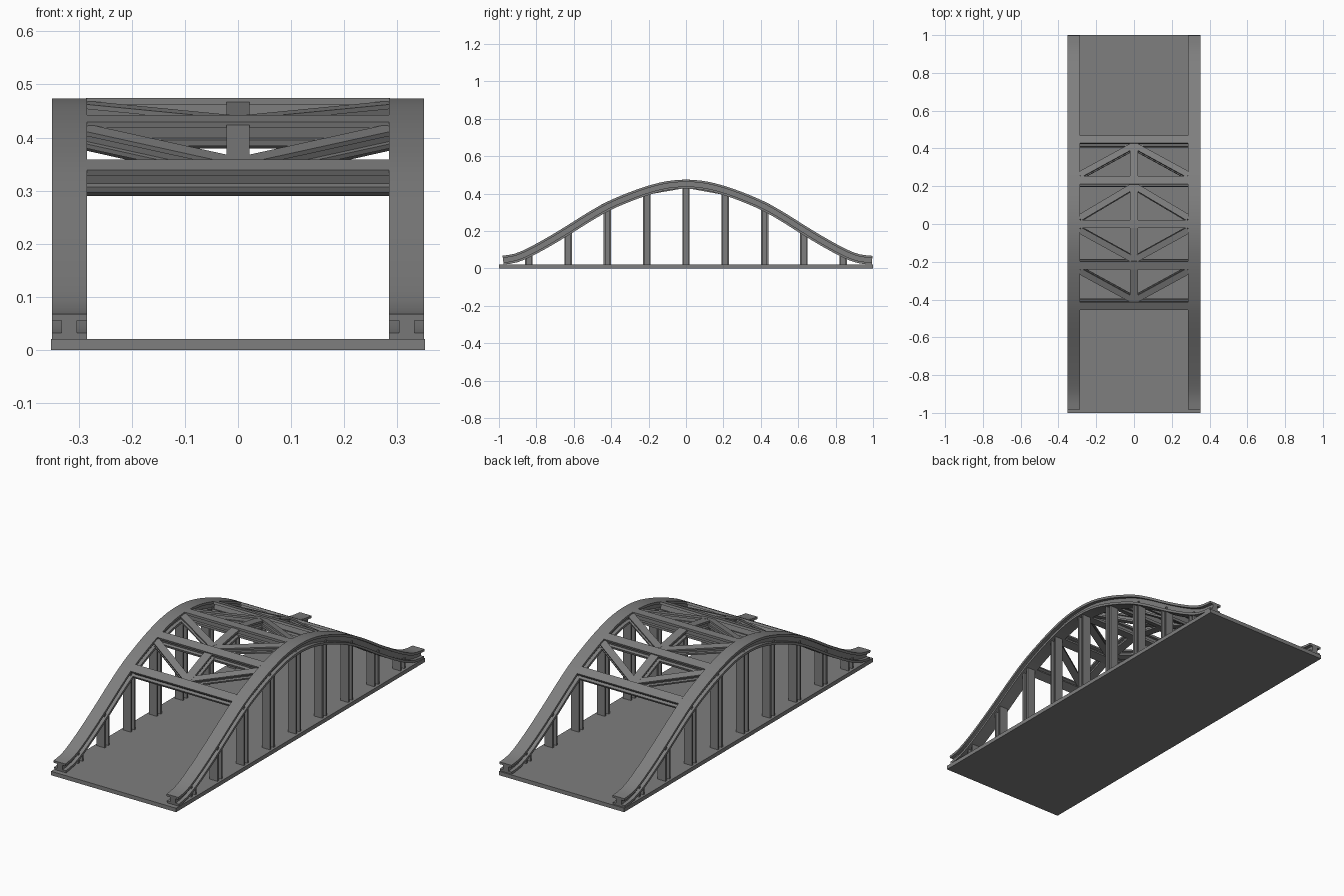
import bpy, bmesh
from mathutils import Vector

if "Cube" in bpy.data.objects:
    bpy.data.objects.remove(bpy.data.objects["Cube"])

# Arch centreline (distance from middle, height), symmetric about y = 0
KEYS = [(0, .450), (.105, .441), (.21, .414), (.315, .376), (.42, .330), (.525, .270),
        (.63, .204), (.735, .141), (.84, .084), (.91, .055), (.975, .044), (1, .043)]

steel = bpy.data.materials.new("dark_steel")
steel.diffuse_color = (.21, .21, .21, 1)
steel.use_nodes = True
steel.node_tree.nodes["Principled BSDF"].inputs["Base Color"].default_value = steel.diffuse_color


def arch_z(y):
    y = min(abs(y), 1)
    n = len(KEYS)

    def slope(i):
        if i in (0, n - 1):
            return 0
        (a, b), (c, d) = KEYS[i - 1], KEYS[i + 1]
        return (d - b) / (c - a)
    for i in range(n - 1):
        (y0, z0), (y1, z1) = KEYS[i], KEYS[i + 1]
        if y <= y1:
            h = y1 - y0
            t = (y - y0) / h
            return ((2*t**3 - 3*t*t + 1) * z0 + (t**3 - 2*t*t + t) * h * slope(i)
                    + (3*t*t - 2*t**3) * z1 + (t**3 - t*t) * h * slope(i + 1))


def arch_normal(y):
    return Vector((0, arch_z(y - .01) - arch_z(y + .01), .02)).normalized()


def i_beam(name, path, w, h, tf, tw, up_hint, smooth=False):
    """Sweep an I-section (width w, height h) along a path."""
    a, b, c, d = w / 2, h / 2, tw / 2, h / 2 - tf
    prof = [(-a, -b), (a, -b), (a, -d), (c, -d), (c, d), (a, d),
            (a, b), (-a, b), (-a, d), (-c, d), (-c, -d), (-a, -d)]
    path = [Vector(p) for p in path]
    bm = bmesh.new()
    rings = []
    for i, p in enumerate(path):
        tan = (path[min(i + 1, len(path) - 1)] - path[max(i - 1, 0)]).normalized()
        side = tan.cross(Vector(up_hint)).normalized()
        up = side.cross(tan)
        rings.append([bm.verts.new(p + side * u + up * v) for u, v in prof])
    for r, s in zip(rings, rings[1:]):
        for k in range(12):
            m = (k + 1) % 12
            bm.faces.new((r[k], r[m], s[m], s[k]))
    for r in (rings[0], rings[-1]):
        for idx in ((0, 1, 2, 3, 10, 11), (10, 3, 4, 9), (9, 4, 5, 6, 7, 8)):
            bm.faces.new([r[k] for k in idx])
    bmesh.ops.recalc_face_normals(bm, faces=bm.faces)
    me = bpy.data.meshes.new(name)
    bm.to_mesh(me)
    bm.free()
    me.materials.append(steel)
    ob = bpy.data.objects.new(name, me)
    bpy.context.collection.objects.link(ob)
    if smooth:
        bpy.ops.object.select_all(action='DESELECT')
        ob.select_set(True)
        bpy.context.view_layer.objects.active = ob
        bpy.ops.object.shade_smooth_by_angle(angle=.5)
    return ob


# Road deck
bpy.ops.mesh.primitive_cube_add(size=1, location=(0, 0, .01))
deck = bpy.context.object
deck.name = "deck"
deck.scale = (.704, 2, .02)
deck.data.materials.append(steel)

AX = .318
Y0, Y1 = -.978, .995
for s, tag in ((-1, "left"), (1, "right")):
    # Main arch rib
    ys = [Y0 + (Y1 - Y0) * i / 56 for i in range(57)]
    i_beam(f"{tag}_arch", [(s * AX, y, arch_z(y)) for y in ys],
           .066, .048, .012, .03, (0, 0, 1), True)
    # Vertical hangers
    for k in range(-4, 5):
        y = k * .21
        i_beam(f"{tag}_hanger", [(s * AX, y, .018), (s * AX, y, arch_z(y) - .012)],
               .045, .04, .009, .014, (0, 1, 0))

# Cross beams between the arches
BEAMS = (-.425, -.213, 0, .225, .437)
for y in BEAMS:
    z = arch_z(y)
    i_beam("cross_beam", [(-.286, y, z), (.286, y, z)], .044, .048, .012, .016, arch_normal(y))

# K bracing: centre strut and diagonals in each panel
for y0, y1 in zip(BEAMS, BEAMS[1:]):
    inner, outer = sorted((y0, y1), key=abs)
    sg = 1 if outer > 0 else -1
    nrm = arch_normal((y0 + y1) / 2)
    i_beam("centre_strut", [(0, y0, arch_z(y0)), (0, y1, arch_z(y1))],
           .044, .04, .01, .014, nrm)
    ya, yb = inner + sg * .03, outer - sg * .03
    for s in (-1, 1):
        i_beam("diagonal_brace", [(s * .288, ya, arch_z(ya)), (s * .01, yb, arch_z(yb))],
               .034, .034, .009, .012, nrm)
